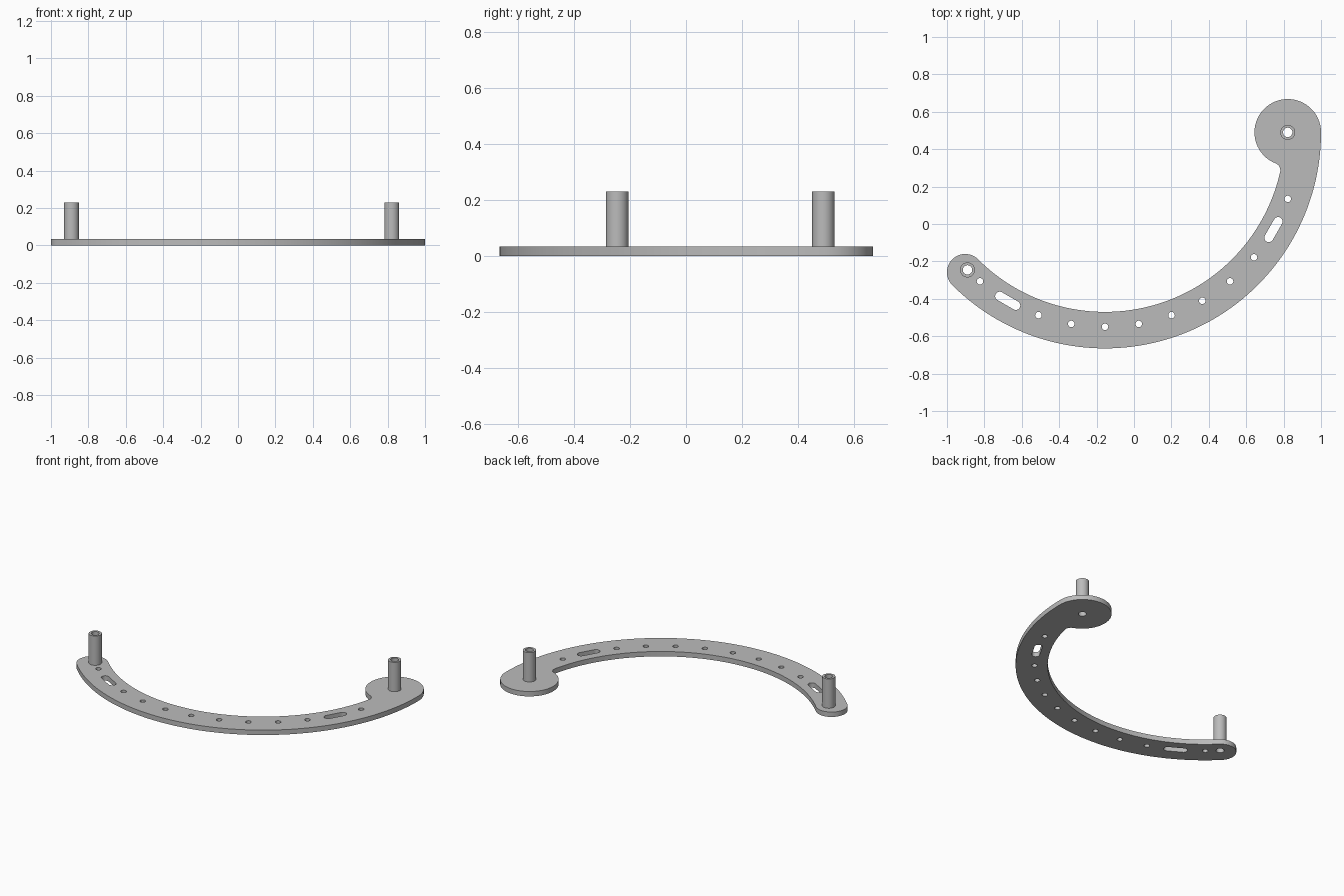
import bpy, bmesh
from math import radians, degrees, cos, sin, atan2, sqrt
from mathutils import Vector

cube = bpy.data.objects.get("Cube")
if cube:
    bpy.data.objects.remove(cube, do_unlink=True)

THICK, POST_TOP = 0.033, 0.23
CENTRE = Vector((-0.155, 0.49))          # centre of the curved band
OUTER, INNER, HOLE_RING = 1.155, 0.96, 1.04
PAD = Vector((0.822, 0.49))              # round end pad
PAD_R, FILLET_R = 0.178, 0.04
POST_R, BORE_R, HOLE_R = 0.04, 0.025, 0.0175

grey = bpy.data.materials.new("light_grey_metal")
grey.use_nodes = True
grey.diffuse_color = (0.5, 0.5, 0.5, 1)
grey.node_tree.nodes["Principled BSDF"].inputs["Base Color"].default_value = (0.5, 0.5, 0.5, 1)


def polar(centre, radius, angle):
    a = radians(angle)
    return centre + Vector((cos(a), sin(a))) * radius


def arc(centre, radius, start, end, steps):
    return [polar(centre, radius, start + (end - start) * i / steps) for i in range(steps + 1)]


def circle(centre, radius, steps=32):
    return arc(centre, radius, 0, 360, steps)[:-1]


def heading(a, b):
    return degrees(atan2(b.y - a.y, b.x - a.x))


def slot(angle, half_length=0.05, radius=0.024):
    mid = polar(CENTRE, HOLE_RING, angle)
    a, b = polar(mid, half_length, angle + 90), polar(mid, -half_length, angle + 90)
    return arc(a, radius, angle, angle + 180, 12) + arc(b, radius, angle + 180, angle + 360, 12)


def extruded(name, loops, z0, z1):
    """Fill nested outlines (inner ones become holes) and extrude from z0 to z1."""
    curve = bpy.data.curves.new(name + "_profile", 'CURVE')
    curve.dimensions, curve.fill_mode = '2D', 'BOTH'
    curve.extrude = (z1 - z0) / 2
    for loop in loops:
        spline = curve.splines.new('POLY')
        spline.points.add(len(loop) - 1)
        for point, p in zip(spline.points, loop):
            point.co = (p.x, p.y, 0, 1)
        spline.use_cyclic_u = True
    helper = bpy.data.objects.new(name + "_profile", curve)
    bpy.context.collection.objects.link(helper)
    mesh = bpy.data.meshes.new_from_object(helper.evaluated_get(bpy.context.evaluated_depsgraph_get()))
    bpy.data.objects.remove(helper, do_unlink=True)

    bm = bmesh.new()
    bm.from_mesh(mesh)
    bmesh.ops.remove_doubles(bm, verts=bm.verts, dist=0.0001)
    bmesh.ops.translate(bm, verts=bm.verts, vec=(0, 0, (z0 + z1) / 2))
    bmesh.ops.recalc_face_normals(bm, faces=bm.faces)
    bm.to_mesh(mesh)
    bm.free()
    mesh.materials.clear()
    mesh.materials.append(grey)

    obj = bpy.data.objects.new(name, mesh)
    bpy.context.collection.objects.link(obj)
    bpy.ops.object.select_all(action='DESELECT')
    obj.select_set(True)
    bpy.context.view_layer.objects.active = obj
    bpy.ops.object.shade_smooth_by_angle(angle=radians(30))
    return obj


# Fillet circle touching both the pad and the inner edge of the band
span = PAD.x - CENTRE.x
d_arc, d_pad = INNER - FILLET_R, PAD_R + FILLET_R
along = (span ** 2 + d_arc ** 2 - d_pad ** 2) / (2 * span)
fillet = CENTRE + Vector((along, -sqrt(d_arc ** 2 - along ** 2)))
to_band = heading(CENTRE, fillet)
to_pad = heading(PAD, fillet) % 360

# Outline: outer edge, rounded tip, inner edge, fillet, pad
tip = polar(CENTRE, (OUTER + INNER) / 2, -135)
outline = arc(CENTRE, OUTER, 0, -135, 72)
outline += arc(tip, (OUTER - INNER) / 2, -135, -315, 24)[1:]
outline += arc(CENTRE, INNER, -135, to_band, 64)[1:]
outline += arc(fillet, FILLET_R, to_band, to_pad - 180, 10)[1:]
outline += arc(PAD, PAD_R, to_pad, 0, 40)[1:-1]

# Band with round holes, two slots and the bores below the posts
post_tip = polar(CENTRE, HOLE_RING, -135)
holes = [circle(polar(CENTRE, HOLE_RING, a), HOLE_R, 20)
         for a in (-20, *range(-40, -111, -10), -130)]
holes += [slot(-30), slot(-120)]
holes += [circle(PAD, BORE_R), circle(post_tip, BORE_R)]
extruded("curved_plate", [outline] + holes, 0, THICK)

# Hollow posts
for name, spot in (("left_post", PAD), ("right_post", post_tip)):
    extruded(name, [circle(spot, POST_R), circle(spot, BORE_R)], THICK, POST_TOP)
